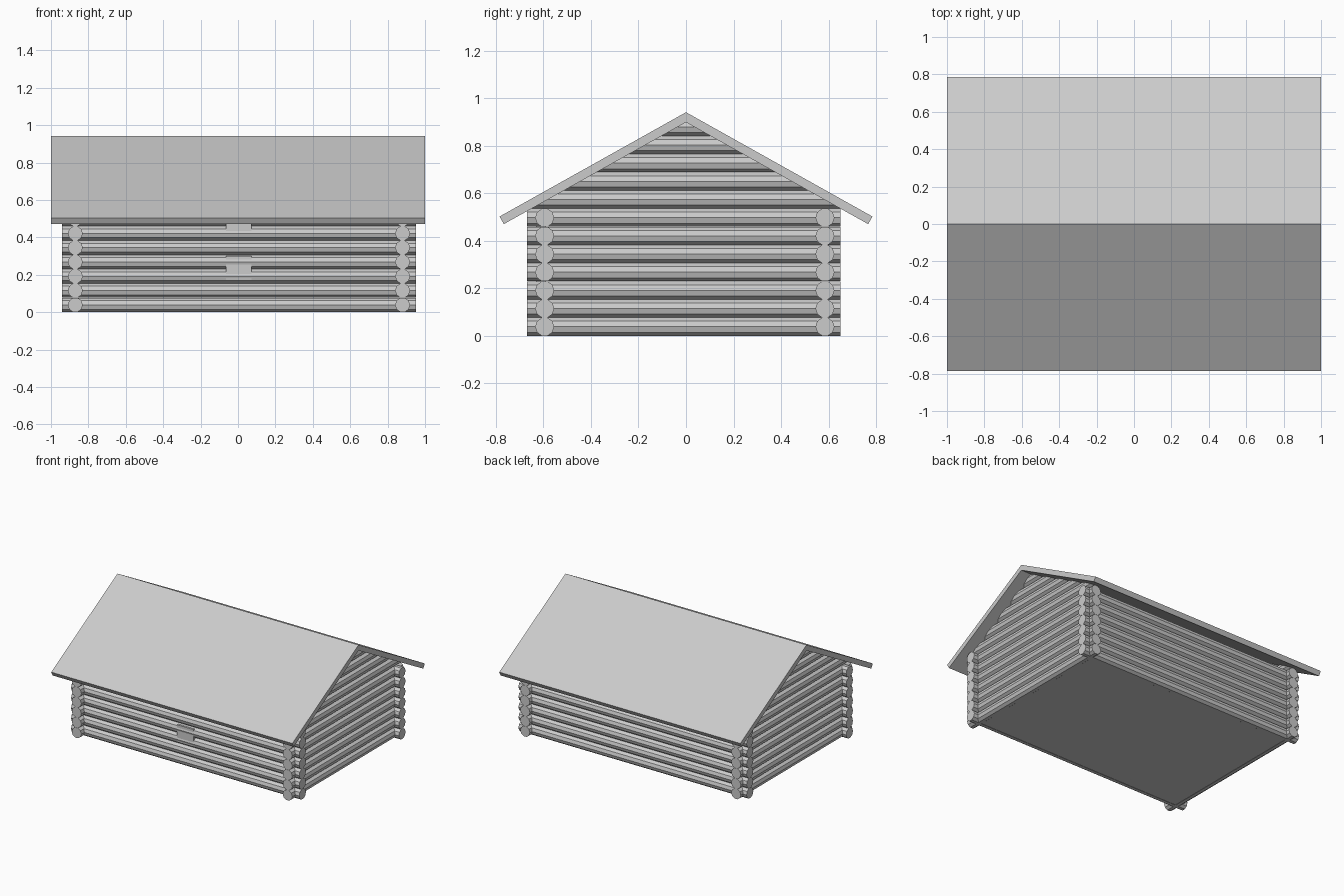
import bpy, bmesh, math

if "Cube" in bpy.data.objects:
    bpy.data.objects.remove(bpy.data.objects["Cube"])

R, PITCH, Z0, SIDES = 0.04, 0.0765, 0.039, 10
APEX, SLOPE = 0.90, 0.56          # underside of the roof
Y_FRONT, Y_BACK = -0.595, 0.585
X_LEFT, X_RIGHT = -0.87, 0.88


def prism(name, rings):
    """Closed solid skinned between two matching polygon rings."""
    bm = bmesh.new()
    a, b = [[bm.verts.new(p) for p in ring] for ring in rings]
    n = len(a)
    for i in range(n):
        bm.faces.new((a[i], a[(i + 1) % n], b[(i + 1) % n], b[i]))
    bm.faces.new(a)
    bm.faces.new(b)
    bmesh.ops.recalc_face_normals(bm, faces=bm.faces)
    mesh = bpy.data.meshes.new(name)
    bm.to_mesh(mesh)
    bm.free()
    obj = bpy.data.objects.new(name, mesh)
    bpy.context.collection.objects.link(obj)
    return obj


def box(name, x0, x1, y0, y1, z0, z1):
    return prism(name, [[(x, y0, z0), (x, y1, z0), (x, y1, z1), (x, y0, z1)]
                        for x in (x0, x1)])


# Ten-sided log cross-section
circle = [(R * math.cos(2 * math.pi * i / SIDES), R * math.sin(2 * math.pi * i / SIDES))
          for i in range(SIDES)]

# Front and back wall logs, with ends passing the corners
for side, y in (("front", Y_FRONT), ("back", Y_BACK)):
    for k in range(7):
        z = Z0 + k * PITCH
        prism(f"{side}_log_{k}", [[(x, y + u, z + v) for u, v in circle]
                                  for x in (-0.94, 0.952)])

# Side wall logs; upper ones are trimmed to the roof slope to form the gable
for side, x in (("left", X_LEFT), ("right", X_RIGHT)):
    for k in range(12):
        z = Z0 + k * PITCH
        rings = []
        for s, limit in ((-1, 0.67), (1, 0.65)):
            def reach(h):
                return limit if k < 7 else min(limit, max(0.004, (APEX + 0.005 - h) / SLOPE))
            rings.append([(x + u, s * reach(z + v), min(z + v, APEX + 0.01))
                          for u, v in circle])
        prism(f"{side}_log_{k}", rings)

# Gabled roof slab
profile = [(0, 0.942), (0.785, 0.503), (0.767, 0.471), (0, APEX),
           (-0.767, 0.471), (-0.785, 0.503)]
prism("roof", [[(x, y, z) for y, z in profile] for x in (-1, 1)])

# Floor
box("floor", X_LEFT, X_RIGHT, Y_FRONT, Y_BACK, 0.002, 0.03)

# Small plates set between the front logs
box("lower_front_plate", -0.064, 0.073, -0.631, -0.59, 0.175, 0.30)
box("upper_front_plate", -0.064, 0.073, -0.631, -0.59, 0.433, 0.53)
